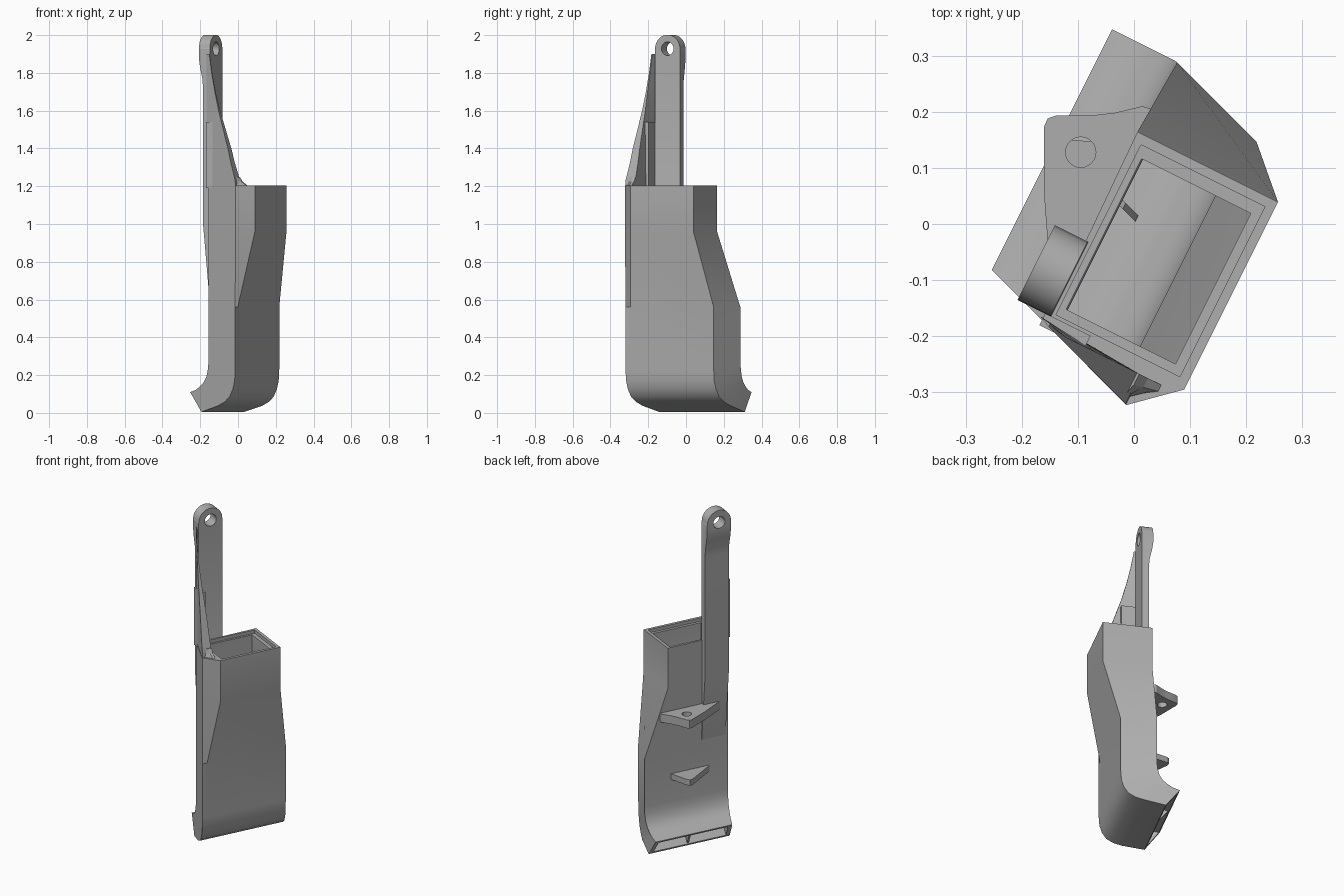
import bpy, bmesh, math
from mathutils import Vector

if "Cube" in bpy.data.objects:
    bpy.data.objects.remove(bpy.data.objects["Cube"])

grey = bpy.data.materials.new("plain_grey")
grey.use_nodes = True
grey.diffuse_color = (0.42, 0.42, 0.42, 1)
grey.node_tree.nodes["Principled BSDF"].inputs["Base Color"].default_value = (0.42, 0.42, 0.42, 1)

# Duct axes: u runs through the thin side, v along the wide side
U = Vector((0.894, -0.447, 0))
V = Vector((0.447, 0.894, 0))


def uvz(u, v, z):
    return U * u + V * v + Vector((0, 0, z))


def front_v(u):
    """Slanted front wall."""
    return -0.25 - u / 3


def back_v(u):
    """Slanted back wall, square near the outlet lip."""
    return min(0.272 - u / 3, 0.293)


def finish(name, bm):
    bmesh.ops.recalc_face_normals(bm, faces=bm.faces)
    mesh = bpy.data.meshes.new(name)
    bm.to_mesh(mesh)
    bm.free()
    mesh.materials.append(grey)
    obj = bpy.data.objects.new(name, mesh)
    bpy.context.collection.objects.link(obj)
    return obj


def loft(name, rings, cyclic=False):
    bm = bmesh.new()
    rows = [[bm.verts.new(p) for p in ring] for ring in rings]
    pairs = list(zip(rows, rows[1:]))
    if cyclic:
        pairs.append((rows[-1], rows[0]))
    else:
        bm.faces.new(rows[0])
        bm.faces.new(rows[-1])
    for a, b in pairs:
        for i in range(len(a)):
            j = (i + 1) % len(a)
            bm.faces.new((a[i], a[j], b[j], b[i]))
    return finish(name, bm)


def smooth(obj, angle=30):
    bpy.ops.object.select_all(action="DESELECT")
    obj.select_set(True)
    bpy.context.view_layer.objects.active = obj
    bpy.ops.object.shade_smooth_by_angle(angle=math.radians(angle))


def boolean(obj, cutter, operation):
    mod = obj.modifiers.new("cut", "BOOLEAN")
    mod.object, mod.operation, mod.solver = cutter, operation, "EXACT"
    bpy.context.view_layer.objects.active = obj
    bpy.ops.object.modifier_apply(modifier=mod.name)
    bpy.data.objects.remove(cutter)


# Hollow duct: outer rings down to the outlet, then inner rings back up
def box_ring(u0, u1, v0, v1, z):
    return [uvz(u0, v0, z), uvz((u0 + u1) / 2, v0, z), uvz(u1, v0, z),
            uvz(u1, v1, z), uvz(u0, v1, z)]


def mouth_ring(z):
    return [uvz(-0.06, -0.23, z), uvz(0.132, -0.295, z), uvz(0.212, -0.224, z),
            uvz(0.212, 0.15, z), uvz(-0.068, 0.15, z)]


def duct_ring(ui, zi, uo, zo, inner):
    t, w = (0.12, 0.025) if inner else (0, 0)
    a, b = Vector((ui, zi)), Vector((uo, zo))
    (ua, za), (ub, zb) = a.lerp(b, t), b.lerp(a, t)
    f = front_v(ub) + w
    return [uvz(ua, front_v(ua) + w, za), uvz(ub, f, zb), uvz(ub, f + 0.03, zb),
            uvz(ub, back_v(ub) - w, zb), uvz(ua, back_v(ua) - w, za)]


# Inner bend (u, z) and outer bend (u, z), from straight part to outlet lip
bend = [(-0.06, 0.56, 0.13, 0.56), (-0.06, 0.27, 0.13, 0.23),
        (-0.064, 0.23, 0.126, 0.17), (-0.075, 0.19, 0.113, 0.125),
        (-0.095, 0.16, 0.09, 0.085), (-0.12, 0.14, 0.055, 0.058),
        (-0.15, 0.122, 0.01, 0.038), (-0.19, 0.11, -0.11, 0.005)]
rings = [mouth_ring(1.205), mouth_ring(0.96)]
rings += [duct_ring(*b, False) for b in bend]
rings += [duct_ring(*b, True) for b in reversed(bend)]
rings += [box_ring(-0.04, 0.178, -0.19, 0.11, z) for z in (0.96, 1.185)]
rings += [box_ring(-0.052, 0.195, -0.207, 0.132, z) for z in (1.185, 1.205)]
smooth(loft("duct_body", rings, True))

# Thin divider in the outlet
profile = [(-0.178, 0.103), (-0.11, 0.02), (-0.03, 0.05), (0.0, 0.06), (-0.03, 0.11), (-0.12, 0.125)]
loft("outlet_divider", [[uvz(u, 0.011 - u / 3 + d, z) for u, z in profile]
                        for d in (-0.006, 0.006)])

# Mounting arm: side profile trimmed to a rounded end, with an eye through it
side = [(-0.055, 0.6), (-0.055, 1.19), (-0.06, 1.21), (-0.06, 2.05), (-0.125, 2.05),
        (-0.125, 1.88), (-0.118, 1.83), (-0.104, 1.77), (-0.1, 1.72), (-0.1, 1.0), (-0.062, 0.6)]
arm = loft("mounting_arm", [[uvz(u, v, z) for u, z in side] for v in (-0.214, -0.065)])
mid_v, eye_z, radius = -0.1395, 1.928, 0.0735


def arc(r, start, end, steps):
    angles = [start + (end - start) * i / steps for i in range(steps + 1)]
    return [(mid_v + r * math.cos(a), eye_z + r * math.sin(a)) for a in angles]


outline = arc(radius, 0, math.pi, 24) + [(-0.23, 1.9), (-0.23, 0.5), (-0.05, 0.5), (-0.05, 1.9)]
trim = loft("arm_trim", [[uvz(u, v, z) for v, z in outline] for u in (-0.3, 0.1)])
boolean(arm, trim, "INTERSECT")
hole = arc(0.036, 0, 2 * math.pi, 32)[:-1]
drill = loft("eye_drill", [[uvz(u, v, z) for v, z in hole] for u in (-0.3, 0.1)])
boolean(arm, drill, "DIFFERENCE")
smooth(arm)

# Curved wedge bracing the arm against the duct mouth
edge = [(1.19, 0.132), (1.23, 0.13), (1.27, 0.117), (1.32, 0.1), (1.4, 0.078), (1.5, 0.045),
        (1.6, 0.012), (1.7, -0.015), (1.8, -0.037), (1.9, -0.054)]
smooth(loft("arm_brace", [[uvz(-0.075, -0.222, z), uvz(u, front_v(u), z),
                           uvz(u, max(-0.235, front_v(u) + 0.006), z)] for z, u in edge]))

# Fillet foot where the brace runs out onto the mouth
foot = [(1.195, 0.185), (1.21, 0.165), (1.225, 0.145), (1.25, 0.128)]
loft("brace_foot", [[uvz(0.08, -0.235, z), uvz(0.12, -0.288, z),
                     uvz(u, -0.245 - 0.2 * (0.185 - u), z), uvz(u, -0.235, z)] for z, u in foot])

# Small rib thickening the brace beside the arm
loft("brace_rib", [[uvz(-0.07, -0.237, z), uvz(0.02, -0.237, z), uvz(0.02, -0.213, z),
                    uvz(-0.07, -0.213, z)] for z in (1.19, 1.54)])


# Two triangular brackets on the outlet side
def bracket(name, points, z0, z1):
    return loft(name, [[Vector((x, y, z)) for x, y in points] for z in (z0, z1)])


upper = bracket("upper_bracket", [(0.045, 0.2), (0.015, 0.21), (-0.035, 0.198), (-0.08, 0.193),
                                  (-0.14, 0.193), (-0.154, 0.188), (-0.16, 0.174), (-0.16, 0.05),
                                  (-0.145, -0.15), (-0.125, -0.15)], 0.77, 0.82)
circle = [(-0.095 + 0.027 * math.cos(i * math.pi / 12), 0.128 + 0.027 * math.sin(i * math.pi / 12))
          for i in range(24)]
boolean(upper, bracket("bracket_drill", circle, 0.6, 0.9), "DIFFERENCE")
smooth(upper)
bracket("lower_bracket", [(0.02, 0.13), (0.0, 0.14), (-0.11, 0.15), (-0.13, 0.145),
                          (-0.134, 0.125), (-0.108, -0.07), (-0.085, -0.07)], 0.4, 0.435)
